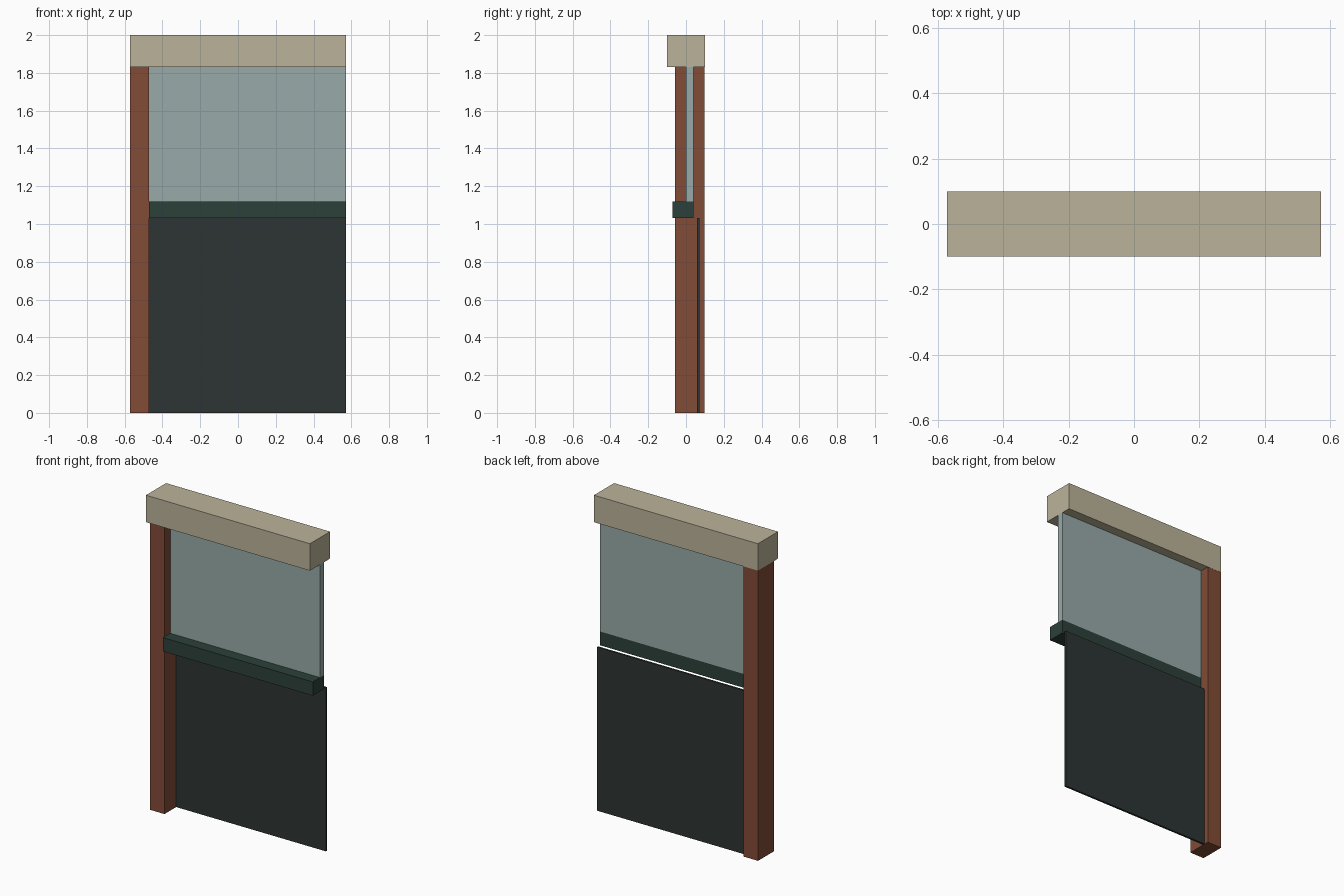
import bpy

if "Cube" in bpy.data.objects:
    bpy.data.objects.remove(bpy.data.objects["Cube"])


def material(name, rgb):
    m = bpy.data.materials.new(name)
    m.diffuse_color = (*rgb, 1.0)
    m.use_nodes = True
    m.node_tree.nodes["Principled BSDF"].inputs["Base Color"].default_value = m.diffuse_color
    return m


def box(name, lo, hi, mat):
    """Box spanning two opposite corners."""
    centre = [(a + b) / 2 for a, b in zip(lo, hi)]
    size = [b - a for a, b in zip(lo, hi)]
    bpy.ops.mesh.primitive_cube_add(size=1, location=centre)
    ob = bpy.context.object
    ob.name = name
    ob.scale = size
    bpy.ops.object.transform_apply(location=False, rotation=False, scale=True)
    ob.data.materials.append(mat)
    return ob


stone = material("beige stone", (0.50, 0.45, 0.32))
brick = material("red brown", (0.223, 0.072, 0.037))
glass = material("pale grey glass", (0.314, 0.407, 0.397))
green = material("dark green", (0.025, 0.051, 0.042))
slate = material("dark slate", (0.026, 0.036, 0.034))

W = 0.572          # half width
INNER = -0.472     # inner face of the post
HEAD = 1.83        # underside of the header
SILL, SILL_TOP = 1.031, 1.118

# Header beam across the full width
box("header", (-W, -0.1, HEAD), (W, 0.1, 2.0), stone)
# Single post on the left
box("post", (-W, -0.058, 0), (INNER, 0.099, HEAD), brick)
# Window pane standing on the sill rail
box("window_pane", (INNER, 0, SILL_TOP), (W, 0.04, HEAD), glass)
box("sill_rail", (INNER, -0.072, SILL), (W, 0.04, SILL_TOP), green)
# Thin lower panel, set back behind the rail
box("lower_panel", (INNER, 0.058, 0), (W, 0.071, SILL), slate)
